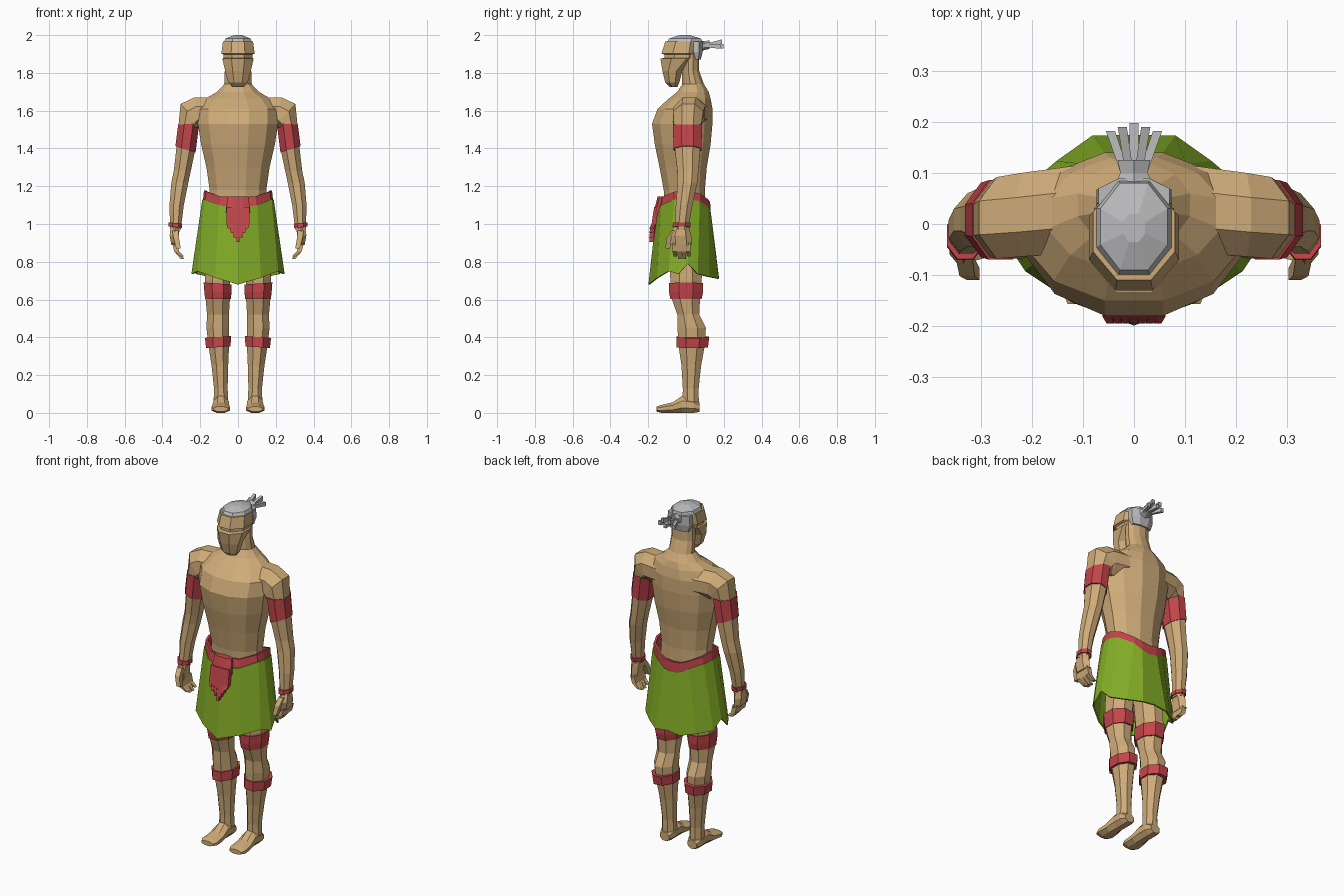
import bpy, bmesh, math
from mathutils import Vector


def material(name, rgb):
    m = bpy.data.materials.new(name)
    m.diffuse_color = (*rgb, 1)
    return m


SKIN = material("tan_skin", (0.62, 0.41, 0.19))
RED = material("red_cloth", (0.55, 0.06, 0.07))
GREEN = material("green_cloth", (0.23, 0.42, 0.02))
GREY = material("grey_hair", (0.50, 0.50, 0.51))


def finish(name, bm, mat, mirror=False, thickness=0):
    bmesh.ops.recalc_face_normals(bm, faces=bm.faces)
    me = bpy.data.meshes.new(name)
    bm.to_mesh(me)
    bm.free()
    me.materials.append(mat)
    ob = bpy.data.objects.new(name, me)
    bpy.context.collection.objects.link(ob)
    if thickness:
        s = ob.modifiers.new("Thickness", 'SOLIDIFY')
        s.thickness = thickness
        s.offset = 0
    if mirror:
        m = ob.modifiers.new("Mirror", 'MIRROR')
        m.use_mirror_merge = False
    return ob


def loft(name, rings, mat, n=8, mirror=False, along_y=False):
    """Skin rings (x, y, z, half u, half v, tilt in degrees) and cap both ends."""
    bm = bmesh.new()
    k = 1 / math.cos(math.pi / n)
    loops = []
    for r in rings:
        x, y, z, ru, rv = r[:5]
        a = math.radians(r[5]) if len(r) > 5 else 0
        loop = []
        for i in range(n):
            t = (i + 0.5) * 2 * math.pi / n
            u, v = ru * k * math.cos(t), rv * k * math.sin(t)
            if along_y:
                co = (x + u, y, z + v)
            else:
                co = (x + u * math.cos(a), y + v, z + u * math.sin(a))
            loop.append(bm.verts.new(co))
        loops.append(loop)
    for p, q in zip(loops, loops[1:]):
        for i in range(n):
            j = (i + 1) % n
            bm.faces.new((p[i], p[j], q[j], q[i]))
    bm.faces.new(loops[0])
    bm.faces.new(loops[-1])
    return finish(name, bm, mat, mirror)


def body_rings(rows):
    """Rows of (z, half width, front y, back y) as centred rings."""
    return [(0, (f + b) / 2, z, w, (b - f) / 2) for z, w, f, b in rows]


def wrap(name, top, bottom, mat, thickness):
    """Closed cloth strip from half outlines running front to back on +x."""
    def full(pts):
        return pts + [(-x, y, z) for x, y, z in pts[-2:0:-1]]
    bm = bmesh.new()
    t = [bm.verts.new(p) for p in full(top)]
    b = [bm.verts.new(p) for p in full(bottom)]
    for i in range(len(t)):
        j = (i + 1) % len(t)
        bm.faces.new((t[i], t[j], b[j], b[i]))
    return finish(name, bm, mat, thickness=thickness)


# Torso with neck
loft("torso", body_rings([
    (0.88, 0.14, -0.09, 0.09), (1.05, 0.155, -0.11, 0.10),
    (1.18, 0.15, -0.118, 0.10), (1.30, 0.167, -0.14, 0.11),
    (1.42, 0.195, -0.165, 0.13), (1.53, 0.212, -0.18, 0.14),
    (1.61, 0.215, -0.15, 0.14), (1.665, 0.17, -0.09, 0.13),
    (1.70, 0.11, -0.045, 0.12), (1.74, 0.073, -0.02, 0.095),
    (1.81, 0.07, -0.02, 0.07), (1.90, 0.07, -0.02, 0.07)]), SKIN, n=12)

# Head with jaw and sunken eye slot
loft("head", body_rings([
    (1.725, 0.03, -0.085, -0.045), (1.75, 0.052, -0.11, -0.035),
    (1.81, 0.068, -0.125, -0.02), (1.875, 0.083, -0.135, 0.06),
    (1.88, 0.076, -0.115, 0.07), (1.897, 0.076, -0.115, 0.07),
    (1.902, 0.088, -0.13, 0.075), (1.965, 0.08, -0.11, 0.08)]), SKIN)

# Hair cap, back hair and tied tuft
loft("hair_cap", body_rings([
    (1.955, 0.078, -0.105, 0.086), (1.982, 0.066, -0.09, 0.08),
    (2.0, 0.022, -0.035, 0.02)]), GREY)
loft("back_hair", body_rings([
    (1.87, 0.06, 0.04, 0.078), (1.91, 0.073, 0.02, 0.088),
    (1.965, 0.07, 0.02, 0.09)]), GREY)
loft("hair_tie", [(0, 0.07, 1.94, 0.04, 0.028), (0, 0.10, 1.945, 0.027, 0.02),
                  (0, 0.125, 1.95, 0.032, 0.02)], GREY, n=6, along_y=True)
for i in range(5):
    s = i - 2
    tip_y = 0.198 - 0.008 * abs(s)
    tip_z = 1.965 if i % 2 else 1.94
    loft("hair_strand", [(s * 0.009, 0.10, 1.945, 0.008, 0.009),
                         (s * 0.023, tip_y, tip_z, 0.009, 0.012)],
         GREY, n=4, along_y=True)

# Arms, from shoulder to wrist
loft("arm", [
    (0.11, 0.03, 1.59, 0.08, 0.085, 90), (0.215, 0.018, 1.588, 0.084, 0.082, 80),
    (0.245, 0.012, 1.57, 0.088, 0.08, 48), (0.262, 0.008, 1.52, 0.053, 0.073, 8),
    (0.276, 0.008, 1.40, 0.05, 0.068, 10), (0.295, 0.01, 1.28, 0.045, 0.056),
    (0.308, 0.008, 1.22, 0.045, 0.052), (0.325, -0.01, 1.10, 0.038, 0.044),
    (0.331, -0.025, 0.97, 0.028, 0.036)], SKIN, mirror=True)
loft("upper_arm_band", [(0.261, 0.008, 1.53, 0.056, 0.078, -4),
                        (0.278, 0.008, 1.395, 0.056, 0.073, 18)], RED, mirror=True)
loft("wrist_band", [(0.331, -0.022, 1.005, 0.036, 0.047, 6),
                    (0.331, -0.025, 0.983, 0.036, 0.047, 6)], RED, mirror=True)

# Hands
loft("palm", [(0.331, -0.025, 0.985, 0.025, 0.034), (0.338, -0.03, 0.94, 0.024, 0.05),
              (0.335, -0.025, 0.89, 0.018, 0.05)], SKIN, n=6, mirror=True)
for i in range(4):
    y = -0.06 + i * 0.024
    drop = 0.012 * abs(i - 1.5)
    loft("finger", [(0.335, y, 0.90, 0.014, 0.012), (0.325, y, 0.855, 0.013, 0.012),
                    (0.295, y + 0.004, 0.81 + drop, 0.009, 0.009)],
         SKIN, n=4, mirror=True)
loft("thumb", [(0.332, -0.055, 0.965, 0.016, 0.018), (0.327, -0.085, 0.925, 0.015, 0.017),
               (0.315, -0.098, 0.87, 0.012, 0.012)], SKIN, n=4, mirror=True)

# Legs and feet
loft("leg", [
    (0.088, 0.0, 0.97, 0.075, 0.09), (0.108, 0.0, 0.70, 0.067, 0.083),
    (0.107, 0.0, 0.60, 0.064, 0.074), (0.106, 0.012, 0.52, 0.058, 0.058),
    (0.107, 0.03, 0.45, 0.06, 0.075), (0.102, 0.03, 0.36, 0.055, 0.07),
    (0.096, 0.028, 0.25, 0.044, 0.052), (0.091, 0.025, 0.13, 0.036, 0.042),
    (0.09, 0.025, 0.03, 0.04, 0.043)], SKIN, mirror=True)
loft("foot", [
    (0.09, 0.072, 0.03, 0.03, 0.025), (0.09, 0.04, 0.04, 0.042, 0.04),
    (0.09, -0.02, 0.045, 0.04, 0.045), (0.091, -0.07, 0.028, 0.045, 0.028),
    (0.092, -0.13, 0.021, 0.049, 0.021), (0.092, -0.157, 0.02, 0.038, 0.013)],
    SKIN, mirror=True, along_y=True)
loft("knee_band", [(0.108, 0.0, 0.685, 0.074, 0.09, 4), (0.106, 0.0, 0.64, 0.072, 0.09),
                   (0.106, 0.0, 0.603, 0.068, 0.083)], RED, mirror=True)
loft("calf_band", [(0.106, 0.037, 0.402, 0.069, 0.086, -4),
                   (0.104, 0.033, 0.348, 0.065, 0.083, -4)], RED, mirror=True)

# Skirt with a pointed hem, and waist sash above it
skirt_top = [(0, -0.15, 1.08), (0.10, -0.13, 1.10), (0.175, -0.06, 1.13),
             (0.185, -0.02, 1.13), (0.185, 0.02, 1.13), (0.165, 0.07, 1.12),
             (0.10, 0.115, 1.09), (0.05, 0.128, 1.06), (0, 0.128, 1.05)]
skirt_hem = [(0, -0.195, 0.68), (0.12, -0.15, 0.715), (0.21, -0.09, 0.75),
             (0.243, -0.04, 0.735), (0.235, 0.01, 0.79), (0.22, 0.06, 0.735),
             (0.15, 0.12, 0.72), (0.08, 0.17, 0.71), (0, 0.17, 0.72)]
sash_top = [(0, -0.128, 1.14), (0.09, -0.117, 1.145), (0.163, -0.06, 1.17),
            (0.174, -0.02, 1.178), (0.174, 0.02, 1.175), (0.155, 0.07, 1.16),
            (0.09, 0.112, 1.13), (0.05, 0.122, 1.115), (0, 0.122, 1.11)]
wrap("skirt", skirt_top, skirt_hem, GREEN, 0.008)
wrap("waist_sash", sash_top,
     [(x * 0.98, y * 0.98, z - 0.02) for x, y, z in skirt_top], RED, 0.012)

# Fringed front flap hanging from the sash
loft("flap_knot", body_rings([(1.145, 0.055, -0.15, -0.115),
                              (1.06, 0.066, -0.172, -0.13)]), RED)
for i in range(7):
    s = i - 3
    end = 0.905 + 0.024 * abs(s)
    loft("flap_fringe", [(s * 0.0175, -0.157, 1.09, 0.009, 0.012),
                         (s * 0.0175, -0.170, 1.0, 0.009, 0.012),
                         (s * 0.0155, -0.183, end, 0.007, 0.012)], RED, n=4)
